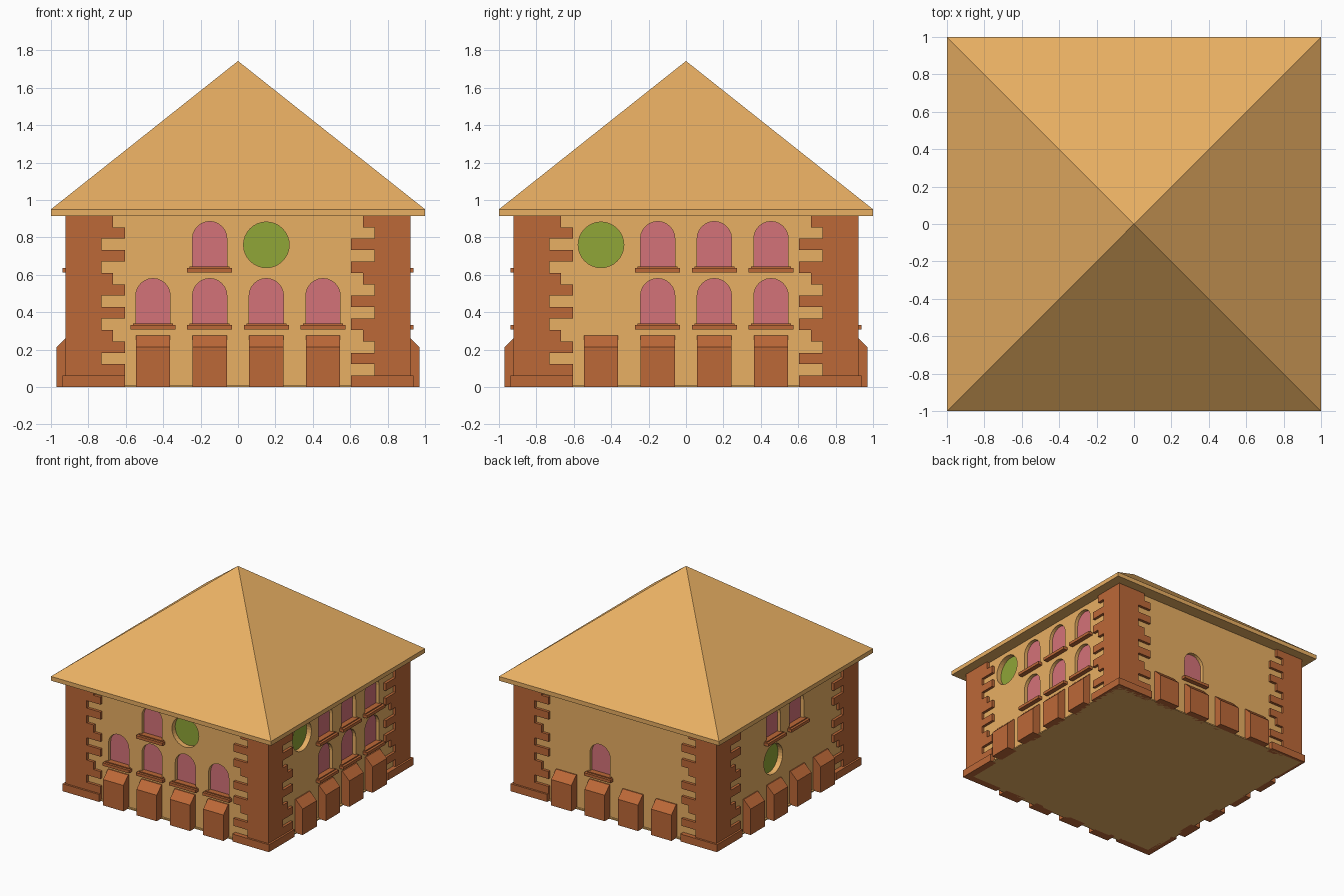
import bpy, bmesh
from math import cos, sin, pi

if "Cube" in bpy.data.objects:
    bpy.data.objects.remove(bpy.data.objects["Cube"])

WALL, FACE, ROW, BAY = 0.90, 0.922, 0.305, 0.303
BAYS = [(i - 1.5) * BAY for i in range(4)]


def material(name, rgb):
    m = bpy.data.materials.new(name)
    m.diffuse_color = [(c / 255) ** 2.2 for c in rgb] + [1]
    m.use_nodes = True
    m.node_tree.nodes["Principled BSDF"].inputs["Base Color"].default_value = m.diffuse_color
    return m


TAN = material("sandstone", (232, 174, 99))
BRICK = material("brick", (187, 104, 58))
PINK = material("pink_glass", (211, 114, 120))
GREEN = material("green_glass", (142, 164, 58))


def turn(p, k):
    # rotate a point by k quarter turns: 0 front, 1 right, 2 back, 3 left
    x, y, z = p
    for _ in range(k):
        x, y = -y, x
    return x, y, z


def loft(bm, a, b, k=0):
    # closed solid between two matching outlines
    va = [bm.verts.new(turn(p, k)) for p in a]
    vb = [bm.verts.new(turn(p, k)) for p in b]
    bm.faces.new(va)
    bm.faces.new(vb[::-1])
    for i in range(len(va)):
        j = (i + 1) % len(va)
        bm.faces.new((va[i], vb[i], vb[j], va[j]))


def outward(bm, outline, d0, d1, k):
    # push a (u, z) outline out of facade k, from depth d0 to d1
    loft(bm, [(u, -d0, z) for u, z in outline], [(u, -d1, z) for u, z in outline], k)


def upright(bm, outline, z0, z1, k=0):
    loft(bm, [(x, y, z0) for x, y in outline], [(x, y, z1) for x, y in outline], k)


def square(r):
    return [(-r, -r), (r, -r), (r, r), (-r, r)]


def finish(name, bm, mat):
    bmesh.ops.recalc_face_normals(bm, faces=bm.faces)
    me = bpy.data.meshes.new(name)
    bm.to_mesh(me)
    bm.free()
    me.materials.append(mat)
    ob = bpy.data.objects.new(name, me)
    bpy.context.collection.objects.link(ob)
    return ob


def arch(u, row):
    r, base, spring = 0.092, row * ROW + 0.02, row * ROW + 0.183
    top = [(u + r * cos(i * pi / 12), spring + r * sin(i * pi / 12)) for i in range(13)]
    return [(u - r, base), (u + r, base)] + top


def disc(u, row):
    z = row * ROW + 0.15
    return [(u + 0.122 * cos(i * pi / 16), z + 0.122 * sin(i * pi / 16)) for i in range(32)]


# openings as (facade, bay, storey)
windows = [(0, b, 1) for b in range(4)] + [(0, 1, 2)]
windows += [(1, b, r) for b in (1, 2, 3) for r in (1, 2)]
windows += [(2, 1, 1), (3, 1, 2), (3, 2, 2)]
rounds = [(0, 2, 2), (1, 0, 2), (3, 1, 1)]

# walls with recessed openings
bm = bmesh.new()
upright(bm, square(WALL), 0, 0.92)
walls = finish("walls", bm, TAN)
bm = bmesh.new()
for k, b, r in windows:
    outward(bm, arch(BAYS[b], r), 0.865, 1.0, k)
for k, b, r in rounds:
    outward(bm, disc(BAYS[b], r), 0.85, 1.0, k)
cutter = finish("opening_cutter", bm, TAN)
cutter.hide_render = True
mod = walls.modifiers.new("openings", 'BOOLEAN')
mod.operation, mod.solver, mod.object = 'DIFFERENCE', 'EXACT', cutter
bpy.context.view_layer.objects.active = walls
bpy.ops.object.modifier_apply(modifier="openings")
bpy.data.objects.remove(cutter)

# floor slab
bm = bmesh.new()
upright(bm, square(0.915), 0, 0.01)
finish("floor", bm, TAN)

# glazing
bm = bmesh.new()
for k, b, r in windows:
    outward(bm, arch(BAYS[b], r), 0.855, 0.872, k)
finish("arched_panes", bm, PINK)
bm = bmesh.new()
for k, b, r in rounds:
    outward(bm, disc(BAYS[b], r), 0.84, 0.858, k)
finish("round_panes", bm, GREEN)

# window sills: wide ledge with a narrower step above
bm = bmesh.new()
for k, b, r in windows:
    u, z = BAYS[b], r * ROW
    for w, z0, z1, d in ((0.12, 0.002, 0.026, 0.938), (0.107, 0.026, 0.034, 0.918)):
        outward(bm, [(u - w, z + z0), (u + w, z + z0), (u + w, z + z1), (u - w, z + z1)],
                0.87, d, k)
finish("window_sills", bm, BRICK)

# sloped buttresses along the ground storey
bm = bmesh.new()
side = [(0.88, 0), (0.97, 0), (0.97, 0.213), (0.908, 0.275), (0.88, 0.275)]
for k in range(4):
    for u in BAYS:
        loft(bm, [(u - 0.092, -d, z) for d, z in side],
             [(u + 0.092, -d, z) for d, z in side], k)
finish("buttresses", bm, BRICK)

# interlocking corner stones, five courses per storey, plus a wider base course
bm = bmesh.new()
near = [0.605, 0.73, 0.605, 0.73, 0.667]
far = [0.73, 0.605, 0.73, 0.605, 0.667]
h = ROW / 5
for k in range(4):
    for i in range(15):
        a, b, d = near[i % 5], far[i % 5], FACE
        if i == 0:
            a, b, d = 0.605, 0.605, 0.938
        upright(bm, [(a, -d), (d, -d), (d, -b), (0.88, -b), (0.88, -0.88), (a, -0.88)],
                i * h, (i + 1) * h, k)
finish("corner_stones", bm, BRICK)

# roof: eave slab rising into a pyramid
bm = bmesh.new()
upright(bm, square(1), 0.915, 0.95)
top = [f for f in bm.faces if all(v.co.z > 0.94 for v in f.verts)]
bmesh.ops.poke(bm, faces=top)
for v in bm.verts:
    if abs(v.co.x) < 0.01:
        v.co.z = 1.743
finish("roof", bm, TAN)
